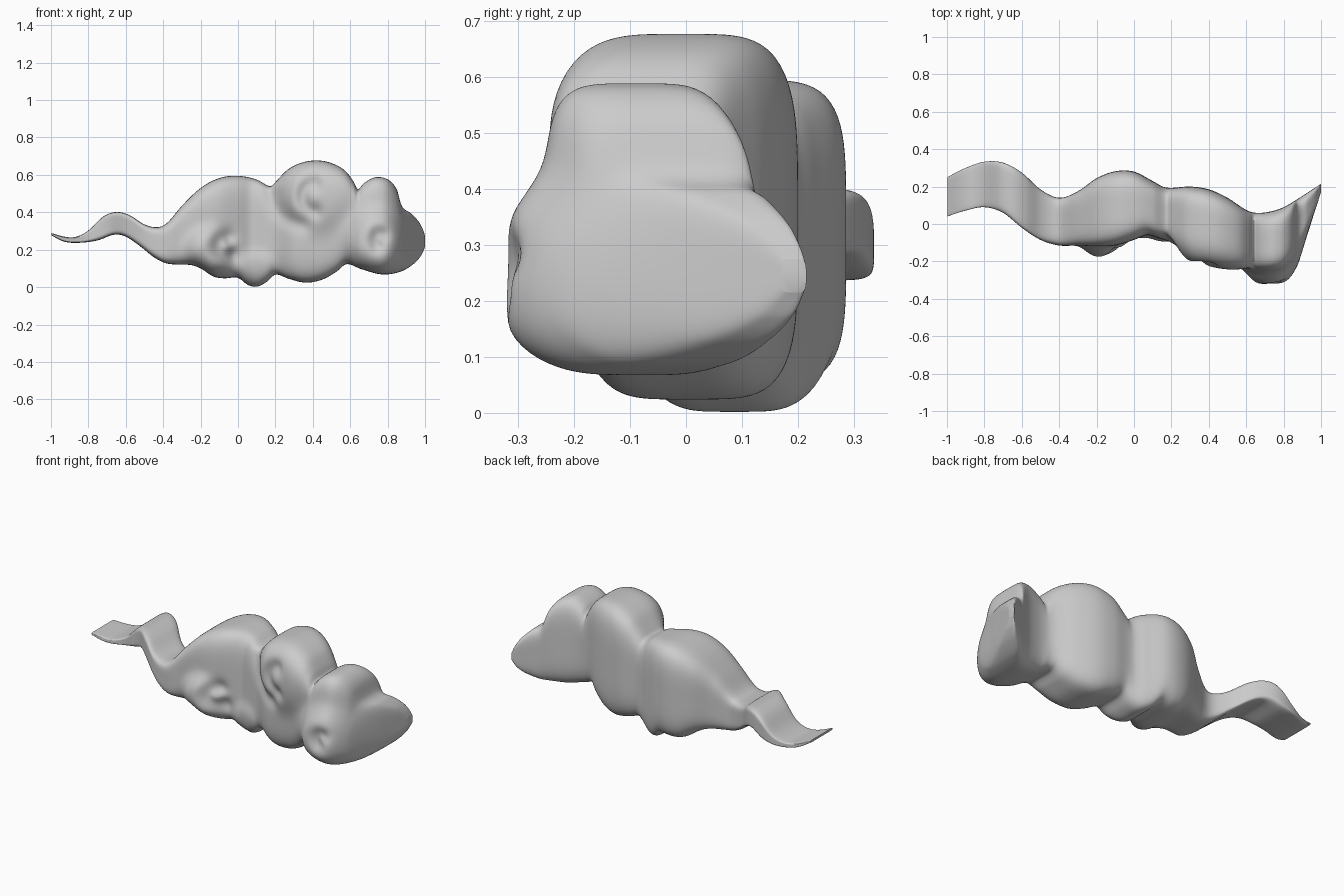
import bpy, bmesh, math

if "Cube" in bpy.data.objects:
    bpy.data.objects.remove(bpy.data.objects["Cube"])

# Outline profiles as (x, value): top, bottom, front and back of the cloud
TOP = [(-1, .29), (-.93, .27), (-.87, .268), (-.8, .302), (-.72, .378), (-.65, .402), (-.58, .385),
       (-.5, .335), (-.43, .32), (-.38, .342), (-.3, .435), (-.2, .53), (-.1, .583), (0, .595),
       (.1, .575), (.175, .538), (.2, .562), (.27, .632), (.35, .668), (.43, .677), (.5, .663),
       (.57, .625), (.62, .562), (.64, .522), (.67, .553), (.72, .583), (.76, .588), (.81, .57),
       (.85, .52), (.875, .435), (.93, .39), (.97, .345), (.99, .305), (1, .275)]
BOTTOM = [(-1, .278), (-.93, .243), (-.85, .237), (-.75, .25), (-.66, .281), (-.6, .27), (-.52, .216),
          (-.45, .16), (-.38, .126), (-.25, .118), (-.2, .1), (-.13, .056), (-.07, .047), (0, .05),
          (.05, .013), (.1, .002), (.15, .025), (.2, .067), (.27, .045), (.36, .024), (.45, .04),
          (.53, .085), (.58, .123), (.66, .096), (.77, .068), (.87, .083), (.94, .125), (.98, .17),
          (1, .215)]
FRONT = [(-1, .04), (-.9, .072), (-.8, .09), (-.7, .06), (-.6, -.02), (-.5, -.085), (-.4, -.115),
         (-.3, -.115), (-.2, -.12), (-.1, -.115), (0, -.085), (.07, -.06), (.13, -.075), (.2, -.1),
         (.3, -.165), (.4, -.185), (.5, -.2), (.6, -.215), (.65, -.235), (.72, -.25), (.8, -.235),
         (.87, -.16), (.93, -.03), (.97, .08), (1, .17)]
BACK = [(-1, .25), (-.9, .3), (-.8, .333), (-.7, .328), (-.6, .275), (-.5, .185), (-.4, .14),
        (-.3, .175), (-.2, .245), (-.1, .282), (0, .28), (.1, .23), (.17, .195), (.3, .2),
        (.4, .185), (.5, .14), (.6, .075), (.65, .06), (.72, .065), (.8, .09), (.9, .15), (1, .215)]

# Raised puffs on the front: x, z, radius, height
PUFFS = [(-.15, .19, .12, .06), (.42, .52, .21, .045), (.75, .22, .18, .085), (.1, .1, .09, .02)]


def arc(cx, cz, r0, r1, a0, a1, n=30):
    """Points of a spiral groove in the front plane."""
    pts = []
    for i in range(n):
        t = i / (n - 1)
        a, r = math.radians(a0 + (a1 - a0) * t), r0 + (r1 - r0) * t
        pts.append((cx + r * math.cos(a), cz + r * math.sin(a)))
    return pts


# Curl grooves: points, width, depth
GROOVES = [(arc(.42, .49, .065, .085, 100, 265), .035, .03),
           (arc(-.06, .23, .03, .06, 100, 290), .045, .045),
           (arc(.77, .26, .02, .04, 90, 230), .045, .035),
           (arc(.39, .51, .2, .18, 185, 255), .045, .03)]


def curve(table, x):
    """Smooth interpolation through a profile."""
    def slope(i):
        a, b = table[max(i - 1, 0)], table[min(i + 1, len(table) - 1)]
        return (b[1] - a[1]) / (b[0] - a[0])
    for i in range(len(table) - 1):
        (x0, v0), (x1, v1) = table[i], table[i + 1]
        if x <= x1:
            break
    h = x1 - x0
    t = (x - x0) / h
    return ((2*t**3 - 3*t*t + 1) * v0 + (t**3 - 2*t*t + t) * h * slope(i)
            + (3*t*t - 2*t**3) * v1 + (t**3 - t*t) * h * slope(i + 1))


def relief(x, z):
    """Forward displacement of the front face."""
    d = sum(h * math.exp(-(math.hypot(x - px, z - pz) / r) ** 4) for px, pz, r, h in PUFFS)
    for pts, width, depth in GROOVES:
        near = min(math.hypot(x - px, z - pz) for px, pz in pts)
        d -= depth * math.exp(-(near / width) ** 2)
    return d


# Loft rounded sections along x, denser toward the round right end
N, SEG = 300, 128
bm = bmesh.new()
rings = []
for i in range(N + 1):
    x = -1 + 2 * math.sin(i / N * math.pi / 2) if i else -1
    top, bot, front, back = (curve(t, x) for t in (TOP, BOTTOM, FRONT, BACK))
    cy, ry, cz, rz = (front + back) / 2, (back - front) / 2, (top + bot) / 2, (top - bot) / 2
    n = 4.5 + 3 * min(1, max(0, (-.35 - x) / .25))
    ring = []
    for k in range(SEG):
        a = 2 * math.pi * k / SEG
        c, s = math.cos(a), math.sin(a)
        r = (abs(c) ** n + abs(s) ** n) ** (-1 / n)
        y, z = cy + ry * r * c, cz + rz * r * s
        if c < 0 and x > -.4:
            y -= (r * c) ** 2 * relief(x, z) * min(1, (1 - x) / .12)
        ring.append(bm.verts.new((x, y, z)))
    rings.append(ring)
for a, b in zip(rings, rings[1:]):
    for k in range(SEG):
        m = (k + 1) % SEG
        bm.faces.new((a[k], a[m], b[m], b[k]))
bm.faces.new(rings[0])
bm.faces.new(rings[-1])
bmesh.ops.recalc_face_normals(bm, faces=bm.faces)
mesh = bpy.data.meshes.new("cloud")
bm.to_mesh(mesh)
bm.free()
cloud = bpy.data.objects.new("cloud", mesh)
bpy.context.collection.objects.link(cloud)

# Soften the grooves and creases
sm = cloud.modifiers.new("soften", 'SMOOTH')
sm.factor, sm.iterations = .5, 5
bpy.context.view_layer.objects.active = cloud
cloud.select_set(True)
bpy.ops.object.shade_smooth_by_angle(angle=math.radians(50))
